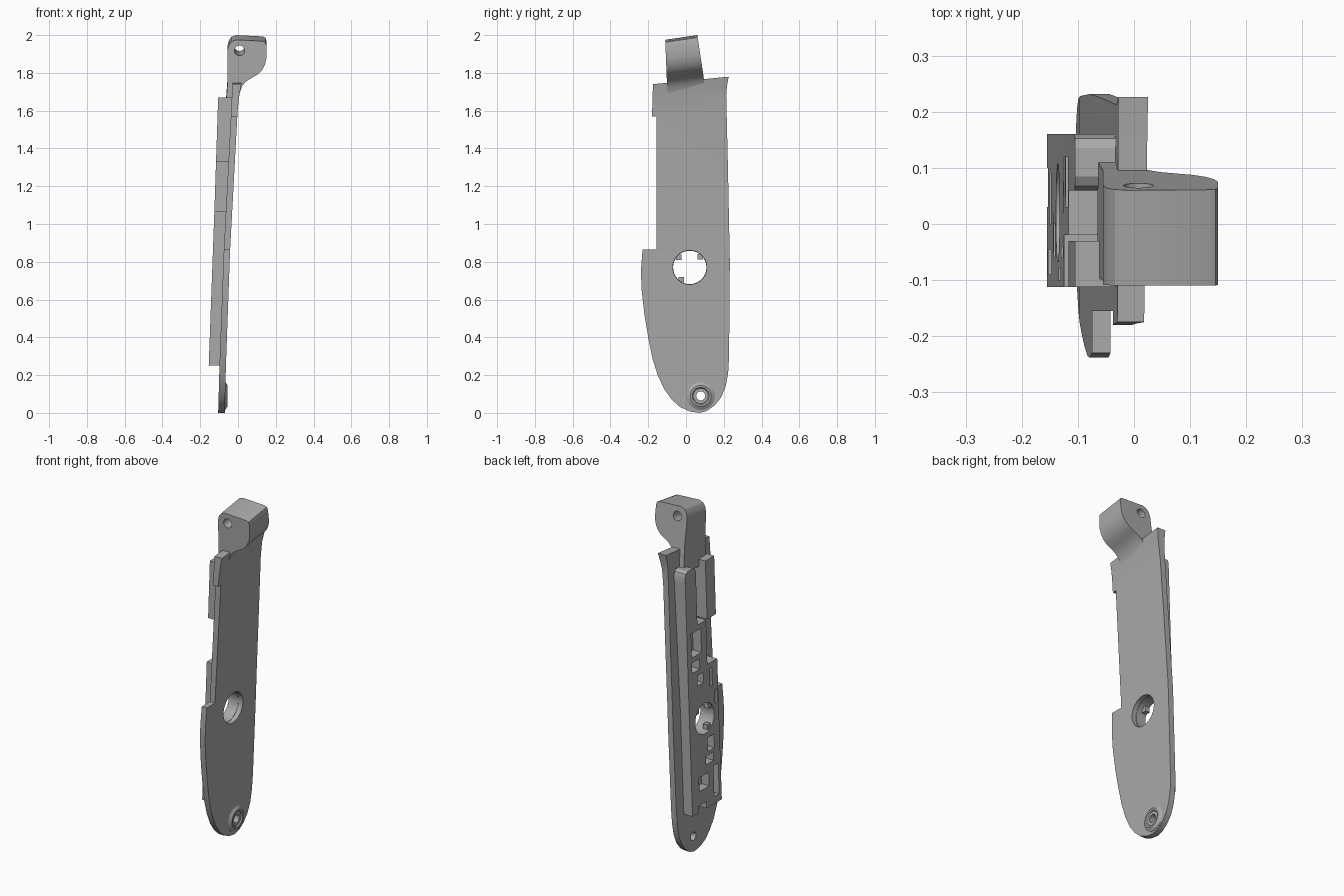
import bpy, bmesh, math
from mathutils import Vector

old = bpy.data.objects.get("Cube")
if old:
    bpy.data.objects.remove(old, do_unlink=True)

grey = bpy.data.materials.new("plain grey")
grey.use_nodes = True
grey.diffuse_color = (0.4, 0.4, 0.4, 1)
grey.node_tree.nodes["Principled BSDF"].inputs["Base Color"].default_value = (0.4, 0.4, 0.4, 1)


def curve(points):
    """Piecewise linear x as a function of height."""
    def f(z):
        for (z0, x0), (z1, x1) in zip(points, points[1:]):
            if z <= z1:
                break
        return x0 + (x1 - x0) * (z - z0) / (z1 - z0)
    return f


# Lean of the three layers: outer skin, inner skin, chassis face
outer = curve([(0, -.07), (.25, -.064), (.86, -.042), (1.6, -.002), (1.69, .008), (1.74, .018), (1.78, .025)])
inner = curve([(0, -.105), (.25, -.098), (.86, -.075), (1.6, -.036), (1.78, -.028)])
face = curve([(.25, -.155), (1.07, -.125), (1.67, -.105)])
LEVELS = (.25, .86, 1.07, 1.6, 1.69, 1.74)


def make(name, bm):
    bmesh.ops.recalc_face_normals(bm, faces=bm.faces)
    mesh = bpy.data.meshes.new(name)
    bm.to_mesh(mesh)
    bm.free()
    mesh.materials.append(grey)
    ob = bpy.data.objects.new(name, mesh)
    bpy.context.collection.objects.link(ob)
    return ob


def prism(name, outline, depth, lo=0, hi=1):
    """Extrude a closed outline; depth is the axis of extrusion."""
    bm = bmesh.new()
    place = (lambda p, d: (d, p[0], p[1])) if depth == "x" else (lambda p, d: (p[0], d, p[1]))
    base = bm.faces.new([bm.verts.new(place(p, lo)) for p in outline])
    new = bmesh.ops.extrude_face_region(bm, geom=[base])["geom"]
    for v in new:
        if isinstance(v, bmesh.types.BMVert):
            v.co["xyz".index(depth)] = hi
    return make(name, bm)


def box(y0, y1, z0, z1):
    return [(y0, z0), (y1, z0), (y1, z1), (y0, z1)]


def circle(a, z, r, n=40):
    return [(a + r * math.cos(i * math.tau / n), z + r * math.sin(i * math.tau / n)) for i in range(n)]


def activate(ob):
    bpy.ops.object.select_all(action="DESELECT")
    ob.select_set(True)
    bpy.context.view_layer.objects.active = ob


def cut(ob, outline, depth="x", lo=-.5, hi=1.5):
    tool = prism("cutter", outline, depth, lo, hi)
    tool.hide_render = True
    mod = ob.modifiers.new("cut", "BOOLEAN")
    mod.operation, mod.object, mod.solver = "DIFFERENCE", tool, "EXACT"
    activate(ob)
    bpy.ops.object.modifier_apply(modifier=mod.name)
    bpy.data.objects.remove(tool, do_unlink=True)


def lean(ob, left, right):
    """Map the unit depth of a prism between two leaning layers."""
    bm = bmesh.new()
    bm.from_mesh(ob.data)
    for z in LEVELS:
        bmesh.ops.bisect_plane(bm, geom=bm.verts[:] + bm.edges[:] + bm.faces[:],
                               plane_co=Vector((0, 0, z)), plane_no=Vector((0, 0, 1)))
    for v in bm.verts:
        a, b = left(v.co.z), right(v.co.z)
        v.co.x = a + (b - a) * v.co.x
    bm.to_mesh(ob.data)
    bm.free()


def smooth(ob, angle=30):
    activate(ob)
    bpy.ops.object.shade_smooth_by_angle(angle=math.radians(angle))


# Cover plate with its round window and foot hole
plate = prism("cover_plate", [
    (-.18, 1.57), (-.155, 1.57), (-.155, .865), (-.23, .865), (-.238, .76), (-.236, .66), (-.22, .52),
    (-.2, .4), (-.178, .29), (-.15, .2), (-.115, .125), (-.075, .07), (-.03, .03), (.02, .008), (.07, 0),
    (.11, .01), (.15, .038), (.185, .08), (.21, .14), (.223, .21), (.228, .3), (.232, .8), (.222, 1.3),
    (.213, 1.68), (.217, 1.73), (.226, 1.78), (-.175, 1.74)], "x")
cut(plate, circle(.02, .77, .09))
cut(plate, circle(.078, .09, .024, 20))
lean(plate, inner, outer)
smooth(plate)

# Chassis body with its pockets
chassis = prism("chassis_body", [
    (-.112, .25), (.16, .25), (.16, 1.33), (-.02, 1.33), (-.02, 1.07), (-.112, 1.07)], "x", 0, 1.1)
cut(chassis, circle(.02, .77, .088))
for y0, y1, z0, z1 in [
        (.03, .12, 1.16, 1.3), (.05, .12, 1.07, 1.13), (.02, .075, .98, 1.04), (-.06, -.04, .93, 1.04),
        (-.1, -.08, .82, .9), (-.06, 0, .57, .65), (-.05, .02, .5, .55), (.0, .09, .37, .45),
        (-.09, -.045, .29, .47), (.03, .1, .2, .29)]:
    cut(chassis, box(y0, y1, z0, z1), lo=-.5, hi=.85)
lean(chassis, face, inner)
smooth(chassis)

# Long side rail with a rounded upper end, and the opposite tab
rail = prism("side_rail", [(.06, 1.32), (.16, 1.32), (.16, 1.64), (.152, 1.66), (.135, 1.67),
                           (.085, 1.67), (.068, 1.66), (.06, 1.64)], "x", 0, 1.1)
tab = prism("side_tab", box(-.112, -.03, 1.33, 1.67), "x", 0, 1.1)
for ob in (rail, tab):
    lean(ob, face, inner)
    smooth(ob)

# Small catches around the round window
for i, angle in enumerate((.8, 2.4, 4.1)):
    y, z = .02 + .08 * math.cos(angle), .77 + .08 * math.sin(angle)
    catch = prism(f"window_catch_{i + 1}", box(y - .015, y + .015, z - .015, z + .015), "x", .1, .6)
    lean(catch, face, inner)

# Hinge block with neck and pin hole, sheared to follow the pin axis
hinge = prism("hinge_block", [
    (-.065, 1.62), (-.055, 1.75), (-.055, 1.92), (-.048, 1.948), (-.034, 1.966), (-.01, 1.975),
    (.13, 1.968), (.145, 1.962), (.15, 1.945), (.15, 1.875), (.143, 1.845), (.128, 1.815), (.105, 1.792),
    (.075, 1.775), (.045, 1.757), (.022, 1.73), (.008, 1.69), (-.006, 1.62)], "y")
cut(hinge, circle(.008, 1.918, .027, 24), "y")
for v in hinge.data.vertices:
    x, t, z = v.co
    front, back = -.11 + (1.975 - z) * .04, .06 + (1.975 - z) * .15
    v.co = (x, front + (back - front) * t, z + .025 * t)
smooth(hinge)

# Foot button: a stepped ring turned around the x axis
profile = [(.024, -.02), (.024, .004), (.04, .004), (.045, .011), (.055, .012), (.075, -.001), (.075, -.02)]
bm = bmesh.new()
ring = [bm.verts.new((h, r, 0)) for r, h in profile]
edges = [bm.edges.new((a, b)) for a, b in zip(ring, ring[1:])]
bmesh.ops.spin(bm, geom=ring + edges, cent=(0, 0, 0), axis=(1, 0, 0), angle=math.tau, steps=40)
bmesh.ops.remove_doubles(bm, verts=bm.verts, dist=.0005)
button = make("foot_button", bm)
button.location = (-.067, .078, .09)
smooth(button)
